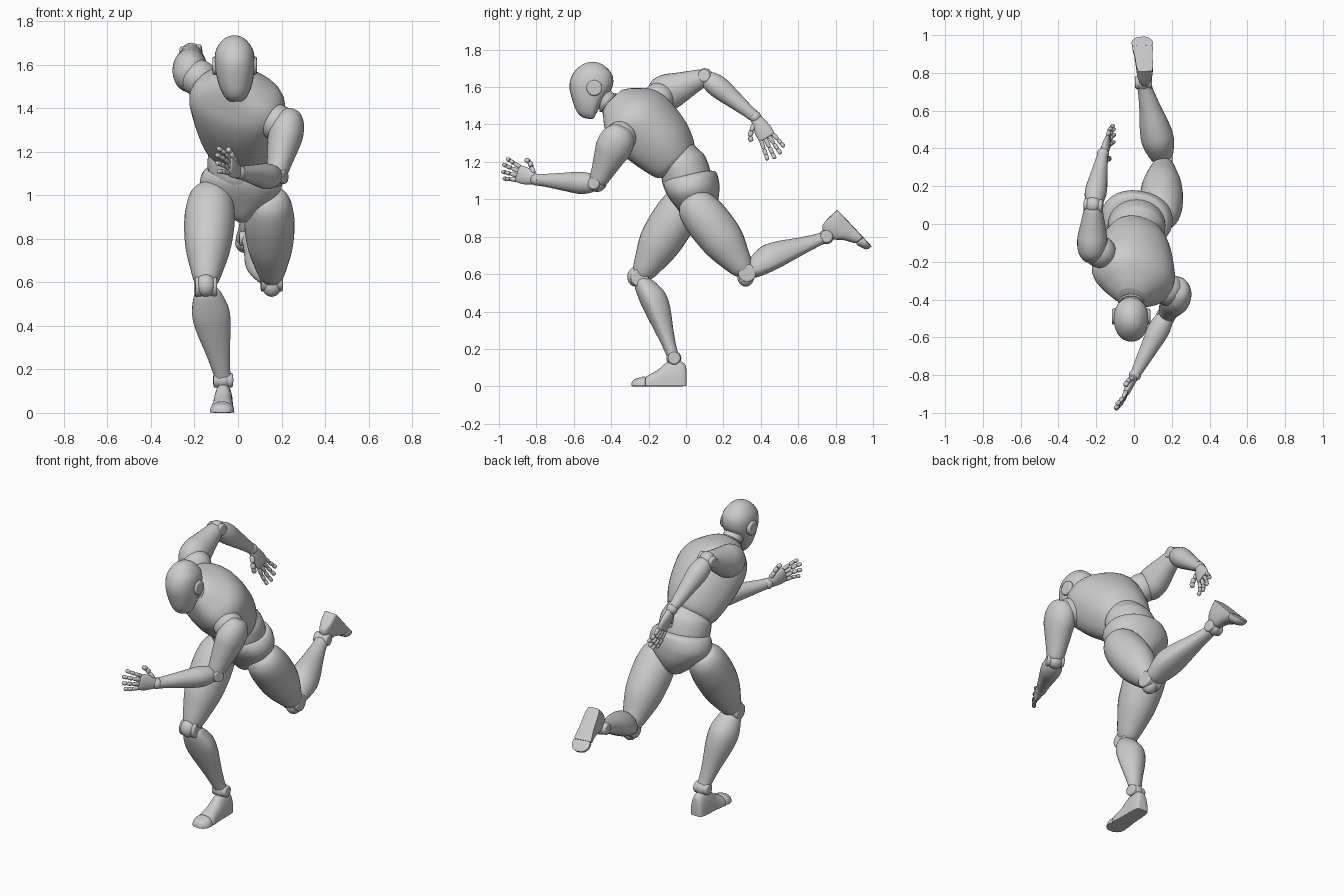
import bpy, bmesh, math
from mathutils import Vector as V


def spline(p, u):
    # Catmull-Rom sample of a profile table
    i = min(int(u), len(p) - 2)
    t = u - i
    a, b, c, d = (p[max(0, min(len(p) - 1, i + k))] for k in (-1, 0, 1, 2))
    return [0.5 * (2 * y + (z - x) * t + (2 * x - 5 * y + 4 * z - w) * t * t + (3 * y - x - 3 * z + w) * t ** 3)
            for x, y, z, w in zip(a, b, c, d)]


def loft(name, a, b, front, prof, seg=28, sub=5, power=1.0):
    # profile rows: position along a-b, half width, depth to front, depth to back
    a, b = V(a), V(b)
    d = (b - a).normalized()
    f = V(front)
    f = (f - d * f.dot(d)).normalized()
    s = d.cross(f)
    bm = bmesh.new()
    rings = []
    n = (len(prof) - 1) * sub
    for k in range(n + 1):
        t, w, fr, bk = spline(prof, k / sub)
        ring = []
        for j in range(seg):
            q = 2 * math.pi * j / seg
            c, e = math.cos(q), math.sin(q)
            c = math.copysign(abs(c) ** power, c)
            e = math.copysign(abs(e) ** power, e)
            ring.append(bm.verts.new(a + (b - a) * t + s * w * c + f * e * (fr if e > 0 else bk)))
        rings.append(ring)
    for r, q in zip(rings, rings[1:]):
        for j in range(seg):
            k = (j + 1) % seg
            bm.faces.new((r[j], r[k], q[k], q[j]))
    bm.faces.new(rings[0][::-1])
    bm.faces.new(rings[-1])
    bmesh.ops.recalc_face_normals(bm, faces=bm.faces)
    me = bpy.data.meshes.new(name)
    bm.to_mesh(me)
    bm.free()
    ob = bpy.data.objects.new(name, me)
    bpy.context.collection.objects.link(ob)
    return ob


def ball(name, c, r, scale=(1, 1, 1)):
    bpy.ops.mesh.primitive_uv_sphere_add(segments=24, ring_count=14, radius=r, location=c)
    bpy.context.object.name = name
    bpy.context.object.scale = scale


def disc(name, c, axis, r, h):
    bpy.ops.mesh.primitive_cylinder_add(vertices=28, radius=r, depth=h, location=c)
    ob = bpy.context.object
    ob.name = name
    ob.rotation_euler = V(axis).to_track_quat('Z', 'Y').to_euler()
    m = ob.modifiers.new("bevel", 'BEVEL')
    m.width, m.segments = 0.008, 2


# head, ears and neck
loft("head", (-.008, -.5, 1.43), (-.02, -.5, 1.735), (0, -1, 0),
     [(0, .025, .02, .002), (.03, .04, .055, .01), (.12, .06, .083, .025), (.3, .08, .105, .055), (.55, .091, .123, .105),
      (.76, .087, .11, .107), (.91, .06, .072, .072), (.98, .03, .035, .035), (1, .004, .004, .004)], power=.92)
for x in (-.105, .074):
    disc("ear", (x, -.49, 1.595), (1, 0, 0), .042, .025)
loft("neck", (-.015, -.47, 1.57), (-.01, -.32, 1.43), (0, -1, -1),
     [(0, .06, .055, .055), (.3, .058, .06, .055), (.6, .064, .066, .06), (1, .08, .075, .07)])
for t in (.33, .45, .57):
    loft("neck_ring", (-.015, -.47 + .15 * t, 1.57 - .14 * t), (-.015, -.46 + .15 * t, 1.561 - .14 * t), (0, -1, -1),
         [(0, .063, .064, .06), (.5, .069, .07, .066), (1, .063, .064, .06)], sub=3)

# torso
side = V((.46, -.16, -.17))
chest_a, chest_b = V((.0, -.06, 1.19)), V((-.015, -.395, 1.535))
loft("chest", chest_a, chest_b, side.cross(chest_b - chest_a),
     [(-.02, .13, .085, .13), (.04, .155, .11, .155), (.22, .185, .13, .19), (.45, .21, .145, .205), (.65, .225, .14, .2),
      (.8, .2, .115, .17), (.93, .125, .085, .115), (1, .075, .06, .07)], power=.88)
loft("abdomen", (.015, .015, 1.07), (.01, -.055, 1.26), (0, -1, -.35),
     [(0, .14, .12, .125), (.25, .152, .128, .138), (.6, .15, .115, .137), (.8, .135, .1, .12), (1, .12, .09, .1)])
loft("pelvis", (.012, .01, 1.13), (.02, .06, .88), (-.15, -1, 0),
     [(0, .14, .115, .12), (.05, .168, .13, .148), (.2, .188, .135, .155), (.4, .185, .12, .15), (.65, .135, .09, .13),
      (.88, .06, .06, .09), (1, .02, .03, .04)], power=.92)

# legs
THIGH = [(-.12, .05, .05, .05), (-.08, .08, .075, .08), (.03, .104, .105, .108), (.25, .116, .12, .118), (.55, .105, .115, .11),
         (.8, .076, .08, .082), (.93, .057, .058, .062), (.99, .04, .042, .04)]
CALF = [(.03, .045, .03, .035), (.09, .064, .042, .062), (.27, .086, .046, .096), (.45, .08, .042, .09), (.7, .056, .034, .058),
        (.88, .042, .03, .038), (.97, .038, .03, .032)]
FOOT = [(-.01, .025, .08, 0), (.02, .037, .115, .002), (.15, .044, .135, .003), (.35, .046, .125, .003), (.52, .049, .085, .003),
        (.7, .055, .056, .003), (.74, .05, .046, .003)]
TOES = [(.745, .05, .044, .002), (.77, .055, .05, .003), (.87, .055, .043, .003), (.96, .04, .033, .003), (1, .02, .018, .002)]
LEGS = [("standing", (-.125, -.005, .99), (-.148, -.25, .58), (-.068, -.065, .15), (-.065, 0, .003), (-.075, -.29, .003),
         (0, -1, .3), (0, -1, .3), (0, 0, 1)),
        ("rear", (.14, .05, .97), (.155, .325, .605), (.05, .75, .8), (.06, .81, .94), (.04, .99, .748),
         (0, -.5, -.6) and (0, .8, -.1), (0, -.3, -1), (0, -.74, -.67))]
LEGS[1] = LEGS[1][:6] + ((0, .8, .1),) + LEGS[1][7:]
for tag, hip, knee, ankle, heel, toe, thigh_f, calf_f, foot_up in LEGS:
    axis = (1, .05, 0)
    loft(tag + "_thigh", hip, knee, thigh_f, THIGH)
    loft(tag + "_calf", knee, ankle, calf_f, CALF)
    disc(tag + "_knee_hinge", knee, axis, .048, .1)
    ball(tag + "_kneecap", V(knee) + V(calf_f).normalized() * .02, .05, (.9, .9, 1.05))
    disc(tag + "_ankle_hinge", ankle, axis, .034, .09)
    ball(tag + "_ankle", ankle, .04)
    loft(tag + "_foot", heel, toe, foot_up, FOOT, power=.85)
    loft(tag + "_toes", heel, toe, foot_up, TOES, power=.85)

# arms
UPPER = [(-.34, .03, .03, .03), (-.28, .052, .06, .06), (-.1, .074, .09, .09), (.15, .08, .098, .095), (.4, .072, .084, .08),
         (.7, .058, .064, .062), (.93, .048, .05, .048), (1, .035, .035, .035)]
FORE = [(.02, .036, .036, .036), (.1, .05, .05, .052), (.28, .058, .056, .062), (.55, .047, .046, .05), (.85, .034, .034, .035),
        (.96, .028, .032, .032)]
ROUND = [(0, .3, .3, .3), (.06, .85, .85, .85), (.3, 1, 1, 1), (.75, .92, .92, .92), (.94, .7, .7, .7), (1, .2, .2, .2)]


def finger(name, pts, r):
    for a, b in zip(pts, pts[1:]):
        loft(name, a, b, (.3, .5, .8), [(t, w * r, f * r, k * r) for t, w, f, k in ROUND], seg=10, sub=2)


def hand(tag, wrist, tip, thumb, palm):
    # thumb = direction of the thumb edge, palm = direction the palm faces
    w = V(wrist)
    d = (V(tip) - w).normalized()
    size = (V(tip) - w).length
    p = V(palm)
    p = (p - d * p.dot(d)).normalized()
    u = V(thumb)
    u = (u - d * u.dot(d) - p * u.dot(p)).normalized()
    ball(tag + "_wrist", w, .032)
    loft(tag + "_palm", w, w + d * size * .52, p,
         [(0, .026, .02, .02), (.2, .034, .024, .021), (.6, .046, .022, .02), (.92, .046, .017, .017), (1, .04, .012, .012)])
    for k, ln in zip((1.5, .5, -.5, -1.5), (.45, .5, .47, .38)):
        base = w + d * size * .5 + u * k * .024
        dd = (d + u * k * .13).normalized() * size * ln
        finger(tag + "_finger", (base, base + dd * .45, base + dd * .75 + p * .005, base + dd + p * .014), .0115)
    base = w + d * size * .12 + u * .026
    finger(tag + "_thumb", (base, base + d * .028 + u * .03 + p * .01, base + d * .05 + u * .052 + p * .014,
                            base + d * .078 + u * .056 + p * .014), .014)


ARMS = [("forward", (.226, -.37, 1.31), (.175, -.475, 1.085), (.005, -.8, 1.105), (-.09, -.99, 1.17),
         (0, -1, 0), (0, 0, 1), (0, .1, 1), (-1, .2, 0)),
        ("back", (-.222, -.12, 1.565), (-.215, .1, 1.655), (-.165, .37, 1.44), (-.115, .495, 1.225),
         (0, 0, -1), (0, -1, -1), (0, -.84, -.54), (1, 0, 0))]
for tag, sh, el, wr, tip, up_f, fore_f, thumb, palm in ARMS:
    ball(tag + "_shoulder", V(sh) + (V((-.01, -.26, 1.43)) - V(sh)) * .2, .085)
    loft(tag + "_upper_arm", sh, el, up_f, UPPER)
    ball(tag + "_elbow", el, .046)
    disc(tag + "_elbow_hinge", el, (V(el) - V(sh)).cross(V(wr) - V(el)), .034, .1)
    loft(tag + "_forearm", el, wr, fore_f, FORE)
    hand(tag + "_hand", wr, tip, thumb, palm)

bpy.ops.object.select_all(action='SELECT')
bpy.context.view_layer.objects.active = bpy.data.objects["head"]
bpy.ops.object.shade_smooth_by_angle(angle=math.radians(40))
